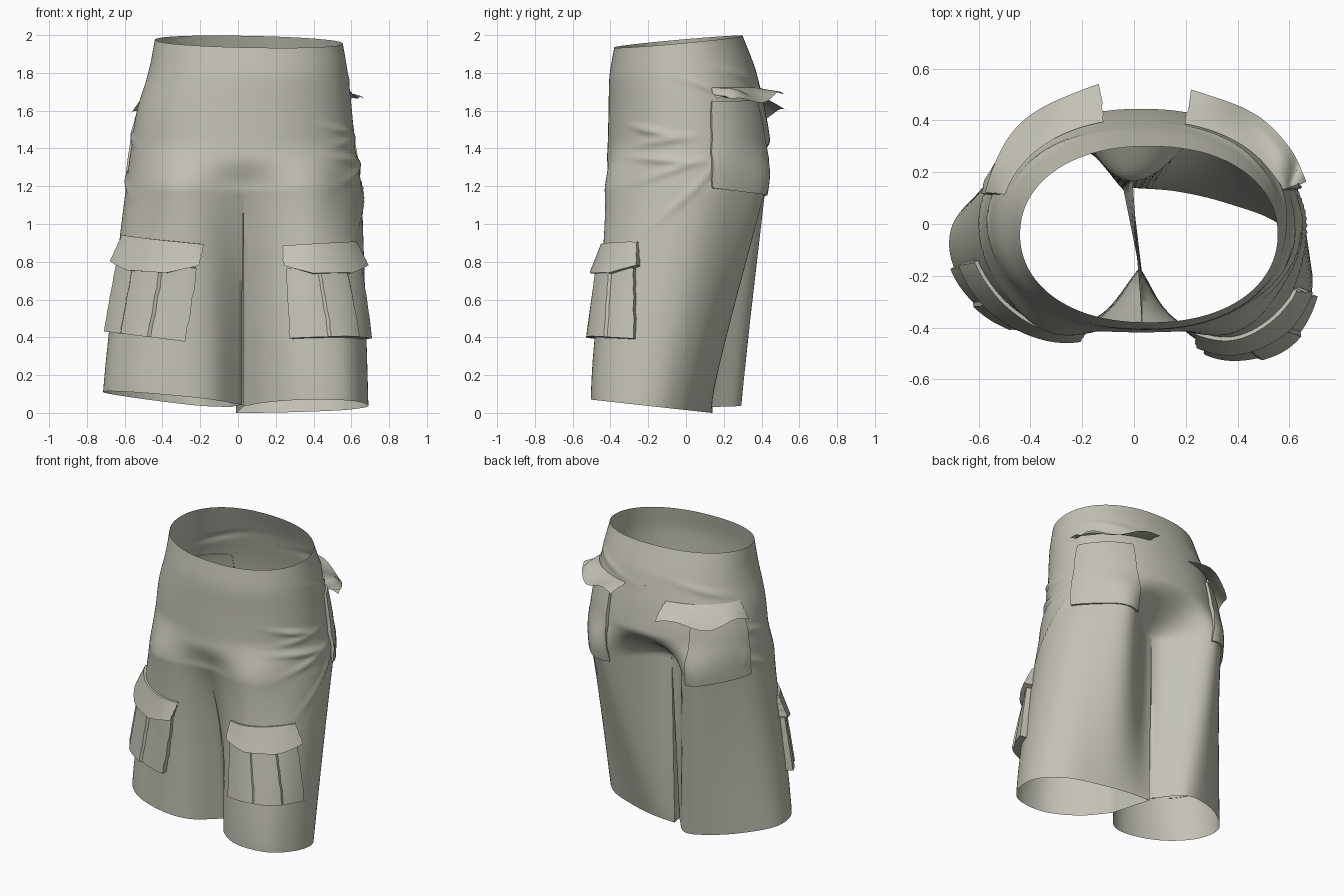
import bpy, bmesh, math
from mathutils import Vector

cube = bpy.data.objects.get("Cube")
if cube:
    bpy.data.objects.remove(cube)

cloth = bpy.data.materials.new("khaki_cloth")
cloth.use_nodes = True
colour = (0.55, 0.54, 0.46, 1)
cloth.diffuse_color = colour
cloth.node_tree.nodes["Principled BSDF"].inputs["Base Color"].default_value = colour

CROTCH, WAIST = 1.18, 1.97
COLS, INNER = 72, 12

# Torso stations: height, right x, left x, front y, back y
TORSO = [(1.97, -.44, .555, -.38, .30), (1.8, -.475, .582, -.405, .37),
         (1.6, -.535, .603, -.41, .42), (1.4, -.565, .62, -.415, .45),
         (1.3, -.58, .64, -.42, .455), (1.18, -.595, .655, -.425, .435)]

# Hem outlines in plan, from the front inseam round the outside to the back inseam
HEM = {1: [(.03, -.18), (.15, -.37), (.34, -.495), (.56, -.475), (.67, -.33),
           (.68, -.15), (.56, 0), (.36, .08), (.17, .125), (-.01, .14)],
       -1: [(.02, -.17), (-.13, -.35), (-.32, -.39), (-.54, -.33), (-.69, -.18),
            (-.70, 0), (-.55, .16), (-.37, .26), (-.19, .285), (-.04, .13)]}

# Cloth folds: side, height, position round the leg, slope, width, depth
FOLDS = [(1, 1.49, .36, -.25, .09, .016), (1, 1.44, .40, .2, .10, .014),
         (1, 1.34, .40, -.1, .12, .018), (1, 1.28, .43, .5, .10, .014),
         (1, 1.14, .50, 1.8, .10, .014), (1, 1.72, .60, -.5, .10, .01),
         (-1, 1.46, .50, .4, .08, .012), (-1, 1.25, .52, .8, .10, .014),
         (-1, 1.75, .75, .3, .12, .01), (1, 1.78, .80, -.3, .12, .01)]


def lerp(a, b, f):
    return a + (b - a) * f


def smooth(f):
    f = min(1, max(0, f))
    return f * f * (3 - 2 * f)


def bump(u, centre, width):
    return math.exp(-((u - centre) / width) ** 2)


def curve(points, u):
    """Smooth curve through the points, u from 0 to 1."""
    pts = [Vector(p) for p in points]
    pts = [2 * pts[0] - pts[1]] + pts + [2 * pts[-1] - pts[-2]]
    t = u * (len(points) - 1)
    i = min(int(t), len(points) - 2)
    t -= i
    a, b, c, d = pts[i:i + 4]
    return .5 * (2 * b + (c - a) * t + (2 * a - 5 * b + 4 * c - d) * t ** 2
                 + (3 * b - a - 3 * c + d) * t ** 3)


def torso(side, u, h):
    for i, (hi, lo) in enumerate(zip(TORSO, TORSO[1:])):
        if h >= lo[0]:
            break
    f = (hi[0] - h) / (hi[0] - lo[0])
    x0, x1, y0, y1 = curve([s[1:] for s in TORSO], (i + f) / (len(TORSO) - 1))
    ang = (u - .5) * math.pi
    x = (x0 + x1) / 2 + side * (x1 - x0) / 2 * abs(math.cos(ang)) ** .9
    y = (y0 + y1) / 2 + (y1 - y0) / 2 * math.copysign(abs(math.sin(ang)) ** .95, ang)
    # hollows that run into the crotch, with fuller seat and thighs beside them
    low = smooth((1.45 - h) / .27)
    y += low * (.06 * bump(u, .81, .09) - .27 * bump(u, 1, .1) - .06 * bump(u, .2, .12))
    y += .05 * smooth((1.36 - h) / .18) * bump(u, 0, .08)
    x -= .035 * low * bump(u, 1, .1)
    tilt = max(0, (h - 1.7) / .27)
    return Vector((x, y, h + tilt * (.09 * y - .02 * x)))


def hem(side, u):
    x, y = curve(HEM[side], u)
    z = .07 - .11 * (y + .5) if side > 0 else .035 - .1 * x - .06 * y
    return Vector((x, y, z))


def surface(side, u, h):
    """Point on the outside of the garment."""
    if h >= CROTCH:
        p = torso(side, u, h)
    else:
        f = 1 - h / CROTCH
        top, low = torso(side, u, CROTCH), hem(side, u)
        # the front of the thigh takes the shape of the hem sooner than the back
        p = top.lerp(low, 1 - (1 - f) ** lerp(2.2, 1, min(1, u * 1.8)))
        p.z = lerp(top.z, low.z, f)
    out = Vector((side * math.cos((u - .5) * math.pi), math.sin((u - .5) * math.pi), 0))
    for s, z, centre, slope, width, depth in FOLDS:
        if s == side:
            p += out * depth * bump(u, centre, width) * bump(h, z + slope * (u - centre), .02)
    return p


def normal(side, u, h):
    e = .01
    du = surface(side, min(1, u + e), h) - surface(side, max(0, u - e), h)
    dh = surface(side, u, h + e) - surface(side, u, h - e)
    return (du.cross(dh) * side).normalized()


def add_grid(bm, rows):
    verts = [[bm.verts.new(p) for p in row] for row in rows]
    for r, s in zip(verts, verts[1:]):
        for i in range(len(r) - 1):
            bm.faces.new((r[i], r[i + 1], s[i + 1], s[i]))


def finish(bm, name, angle):
    bmesh.ops.remove_doubles(bm, verts=bm.verts, dist=.0004)
    bmesh.ops.recalc_face_normals(bm, faces=bm.faces)
    mesh = bpy.data.meshes.new(name)
    bm.to_mesh(mesh)
    bm.free()
    mesh.materials.append(cloth)
    obj = bpy.data.objects.new(name, mesh)
    bpy.context.collection.objects.link(obj)
    bpy.ops.object.select_all(action="DESELECT")
    obj.select_set(True)
    bpy.context.view_layer.objects.active = obj
    bpy.ops.object.shade_smooth_by_angle(angle=math.radians(angle))


# Shorts: hips and both legs in one open cloth surface
bm = bmesh.new()
for side in (1, -1):
    steps = 56
    add_grid(bm, [[surface(side, i / COLS, lerp(WAIST, CROTCH, j / steps))
                   for i in range(COLS + 1)] for j in range(steps + 1)])
    rows = []
    for j in range(steps + 1):
        f = j / steps
        row = [surface(side, i / COLS, CROTCH * (1 - f)) for i in range(COLS + 1)]
        front, back = row[0], row[-1]
        for i in range(1, INNER + 1):
            p = back.lerp(front, i / INNER)
            p.z -= .1 * math.sin(math.pi * i / INNER) * (1 - f)
            row.append(p)
        rows.append(row)
    add_grid(bm, rows)
finish(bm, "shorts", 60)


def find(side, h, test, start=0):
    u = start
    while u < 1 and not test(surface(side, u, h)):
        u += .004
    return u


def patch(name, side, span, top, bottom, offset, skirt=True, cols=40, rows=10):
    """Cloth panel lying over the garment, with its rim turned in to the surface."""
    across = [i / cols for i in range(cols + 1)]
    down = [j / rows for j in range(rows + 1)]
    if skirt:
        across, down = [0] + across + [1], [0] + down + [1]
    grid = []
    for j, v in enumerate(down):
        u0, u1 = span(lerp(top(.5), bottom(.5), v), v)
        row = []
        for i, a in enumerate(across):
            rim = skirt and (i in (0, len(across) - 1) or j in (0, len(down) - 1))
            u, h = lerp(u0, u1, a), lerp(top(a), bottom(a), v)
            row.append(surface(side, u, h)
                       + normal(side, u, h) * (-.004 if rim else offset(a, v)))
        grid.append(row)
    bm = bmesh.new()
    add_grid(bm, grid)
    finish(bm, name, 35)


# Cargo pockets on the front of the legs
for side, word, x_top, x_low, y_end, tops, lows in (
        (1, "left", .25, .285, -.27, (.87, .89), (.345, .355)),
        (-1, "right", .195, .265, -.16, (.875, .915), (.315, .345))):
    def span(h, v, grow=0):
        x = lerp(x_top, x_low, (.9 - h) / .5) - grow
        u0 = find(side, h, lambda p: p.x * side >= x)
        return u0, find(side, h, lambda p: p.y >= y_end + grow, u0 + .1)

    def flap_low(a):
        return .705 + .05 * max(0, abs(a - .5) - .2) / .3

    patch(word + "_cargo_pocket", side, span, lambda a: .74, lambda a: lerp(*lows, a),
          lambda a, v: .03 + .015 * v + (.012 if .36 < a < .69 else 0))
    patch(word + "_cargo_flap", side, lambda h, v: span(h, v, .012),
          lambda a: lerp(*tops, a), flap_low, lambda a, v: .014 + .044 * v)

# Seat pockets and their lifted flaps
for side, word, y, x, flap_x, z, drop, taper in (
        (1, "left", .13, .32, .2, 1.72, .07, .75),
        (-1, "right", .11, .3, .12, 1.68, .12, .35)):
    def seat_span(h, v, inner=x):
        u0 = find(side, h, lambda p: p.y >= y)
        return u0, find(side, h, lambda p: p.x * side <= inner, u0)

    patch(word + "_seat_pocket", side, seat_span, lambda a: z - .07,
          lambda a: lerp(1.19, 1.15, a), lambda a, v: .014 + .008 * math.sin(v * math.pi))
    patch(word + "_seat_flap", side, lambda h, v: seat_span(h, v, flap_x),
          lambda a: z, lambda a: z - drop + .025 * math.sin(a * 9),
          lambda a, v: .004 + .125 * v * lerp(taper, 1, a), skirt=False)
